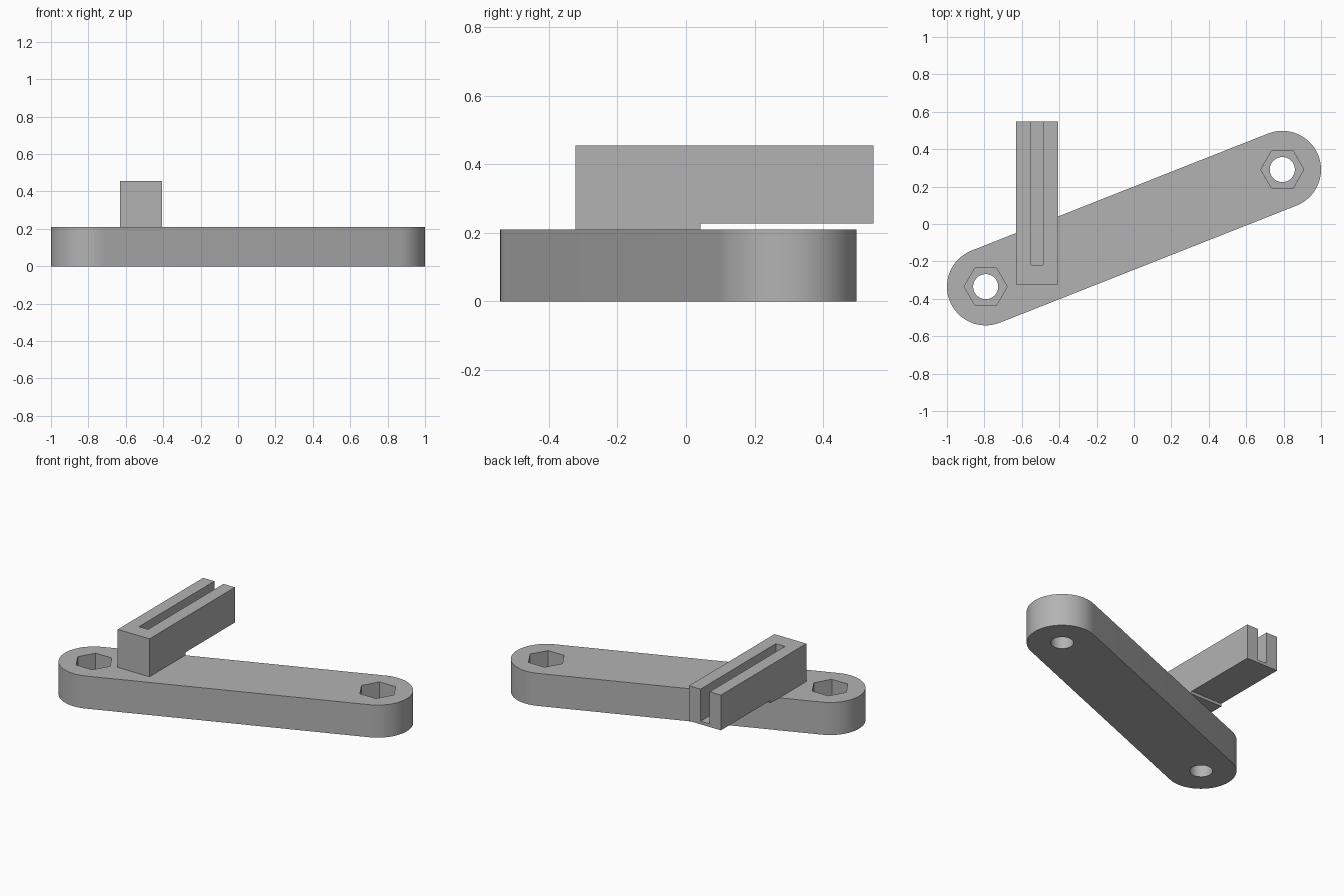
import bpy, bmesh, math
from mathutils import Vector

cube = bpy.data.objects.get("Cube")
if cube:
    bpy.data.objects.remove(cube, do_unlink=True)

GREY = (0.45, 0.45, 0.45, 1)
grey = bpy.data.materials.new("plain grey")
grey.use_nodes = True
grey.diffuse_color = GREY
grey.node_tree.nodes["Principled BSDF"].inputs["Base Color"].default_value = GREY


def prism(name, outline, offset):
    """Extrude a closed outline along an offset into a solid."""
    bm = bmesh.new()
    face = bm.faces.new([bm.verts.new(p) for p in outline])
    ext = bmesh.ops.extrude_face_region(bm, geom=[face])
    moved = [v for v in ext["geom"] if isinstance(v, bmesh.types.BMVert)]
    bmesh.ops.translate(bm, verts=moved, vec=offset)
    bmesh.ops.recalc_face_normals(bm, faces=bm.faces)
    mesh = bpy.data.meshes.new(name)
    bm.to_mesh(mesh)
    bm.free()
    obj = bpy.data.objects.new(name, mesh)
    bpy.context.collection.objects.link(obj)
    mesh.materials.append(grey)
    return obj


def ring(centre, radius, sides, z):
    return [(centre.x + radius * math.cos(2 * math.pi * i / sides),
             centre.y + radius * math.sin(2 * math.pi * i / sides), z) for i in range(sides)]


def cut(obj, cutter):
    """Subtract a cutter, then discard it."""
    mod = obj.modifiers.new("cut", "BOOLEAN")
    mod.operation, mod.solver, mod.object = "DIFFERENCE", "EXACT", cutter
    bpy.ops.object.select_all(action="DESELECT")
    bpy.context.view_layer.objects.active = obj
    obj.select_set(True)
    bpy.ops.object.modifier_apply(modifier=mod.name)
    bpy.data.objects.remove(cutter, do_unlink=True)


# Arm: a slanted bar with rounded ends
TOP, RADIUS, STEPS = 0.21, 0.207, 32
ends = [Vector((0.793, 0.291)), Vector((-0.793, -0.335))]
slant = math.atan2(ends[0].y - ends[1].y, ends[0].x - ends[1].x)
outline = []
for k, c in enumerate(ends):
    for i in range(STEPS + 1):
        a = slant + math.pi * (k - 0.5 + i / STEPS)
        outline.append((c.x + RADIUS * math.cos(a), c.y + RADIUS * math.sin(a), 0))
arm = prism("arm", outline, (0, 0, TOP))

# Bolt holes with hexagonal nut pockets
for c in ends:
    cut(arm, prism("hole_cutter", ring(c, 0.067, 48, -0.1), (0, 0, 0.5)))
    cut(arm, prism("nut_cutter", ring(c, 0.115, 6, TOP - 0.105), (0, 0, 0.3)))
bpy.ops.object.shade_smooth_by_angle(angle=math.radians(30))

# Slotted block: stepped underside, overhanging the back of the arm
X0, X1, Y0, Y1, STEP_Y, STEP_Z, Z1 = -0.632, -0.405, -0.323, 0.547, 0.042, 0.228, 0.455
side = [(Y0, TOP), (STEP_Y, TOP), (STEP_Y, STEP_Z), (Y1, STEP_Z), (Y1, Z1), (Y0, Z1)]
block = prism("slotted_block", [(X0, y, z) for y, z in side], (X1 - X0, 0, 0))

# Slot open at the top and the back
S0, S1, SY = -0.552, -0.487, -0.22
slot = [(S0, SY, 0.248), (S1, SY, 0.248), (S1, 0.7, 0.248), (S0, 0.7, 0.248)]
cut(block, prism("slot_cutter", slot, (0, 0, 0.4)))
